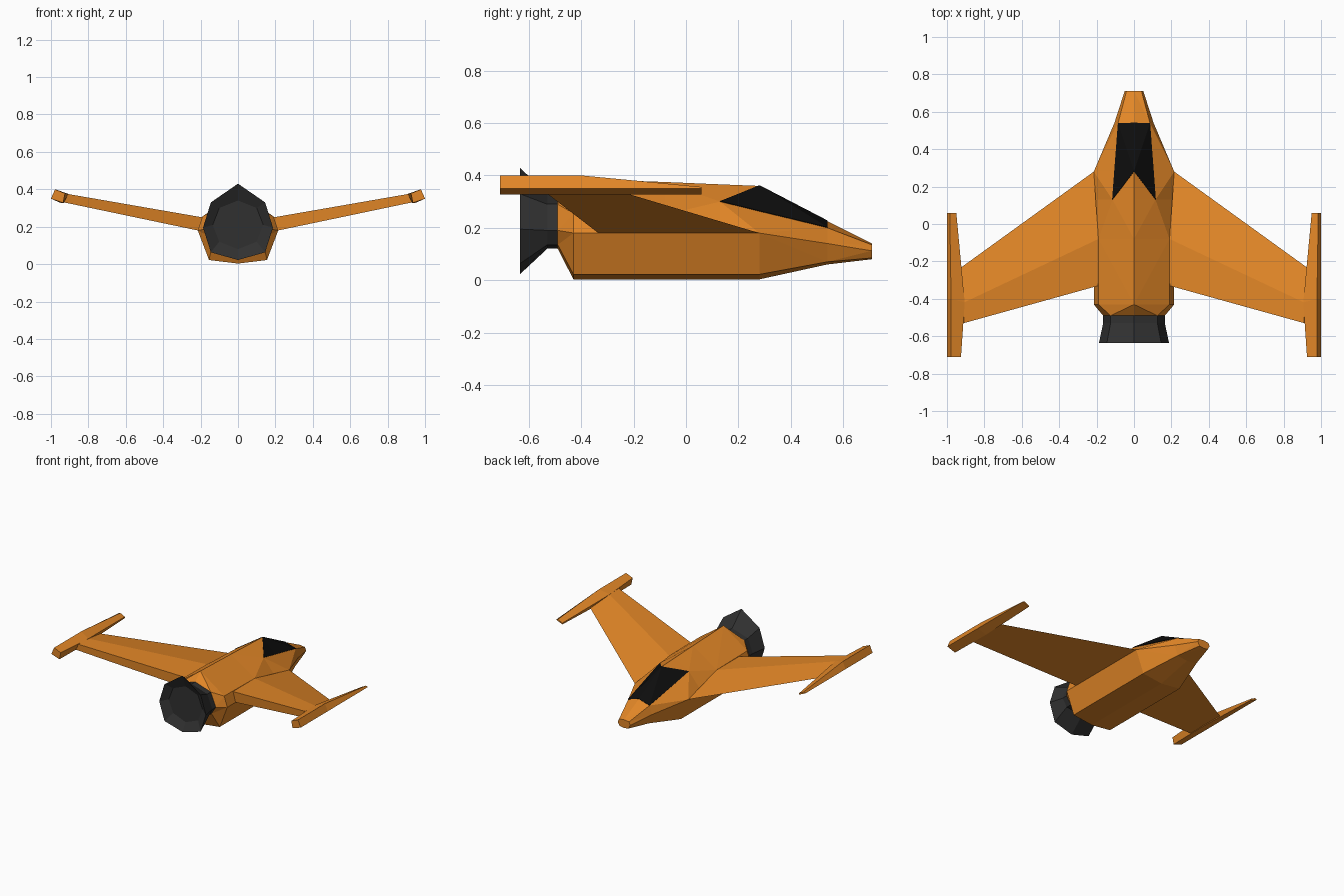
import bpy, bmesh
from mathutils import Vector

if "Cube" in bpy.data.objects:
    bpy.data.objects.remove(bpy.data.objects["Cube"])


def material(name, rgb):
    m = bpy.data.materials.new(name)
    m.diffuse_color = (*rgb, 1)
    m.use_nodes = True
    m.node_tree.nodes["Principled BSDF"].inputs["Base Color"].default_value = m.diffuse_color
    return m


ORANGE = material("orange", (0.76, 0.24, 0.02))
DARK = material("dark_grey", (0.03, 0.03, 0.03))
BLACK = material("black", (0.004, 0.004, 0.004))


def add_mesh(name, bm, mat, mirror=False):
    bmesh.ops.recalc_face_normals(bm, faces=bm.faces)
    me = bpy.data.meshes.new(name)
    bm.to_mesh(me)
    bm.free()
    me.materials.append(mat)
    ob = bpy.data.objects.new(name, me)
    bpy.context.collection.objects.link(ob)
    if mirror:
        ob.modifiers.new("mirror", 'MIRROR')
    return ob


def loft(name, rings, mat, mirror=False, axis_z=None):
    """Skin closed rings of points; axis_z picks the outer diagonal of bent quads."""
    bm = bmesh.new()
    vs = [[bm.verts.new(p) for p in r] for r in rings]
    n = len(vs[0])

    def bulge(u, v):
        m = (u.co + v.co) / 2
        return Vector((m.x, m.z - axis_z)).length

    for r, s in zip(vs, vs[1:]):
        for i in range(n):
            a, b, c, d = r[i], r[(i + 1) % n], s[(i + 1) % n], s[i]
            if axis_z is None:
                bm.faces.new((a, b, c, d))
            elif bulge(a, c) > bulge(b, d):
                bm.faces.new((a, b, c))
                bm.faces.new((a, c, d))
            else:
                bm.faces.new((a, b, d))
                bm.faces.new((b, c, d))
    bm.faces.new(vs[0])
    bm.faces.new(vs[-1])
    return add_mesh(name, bm, mat, mirror)


def section(y, half):
    """Eight-sided section from its right half, top centre to bottom centre."""
    pts = half + [(-x, z) for x, z in half[-2:0:-1]]
    return [(x, y, z) for x, z in pts]


# Fuselage: faceted hull from tail taper to nose
throat = [(0, .33), (.125, .29), (.165, .19), (.13, .135), (0, .12)]
belly = [(.215, .18), (.155, .022), (0, .003)]
loft("fuselage", [
    section(-.49, throat),
    section(-.43, [(0, .387), (.19, .255)] + belly),
    section(-.08, [(0, .375), (.19, .25)] + belly),
    section(.13, [(0, .366), (.115, .30)] + belly),
    section(.28, [(0, .36), (.104, .263)] + belly),
    section(.54, [(0, .225), (.085, .20), (.105, .14), (.08, .07), (0, .06)]),
    section(.71, [(0, .14), (.04, .135), (.05, .112), (.035, .085), (0, .08)]),
], ORANGE, axis_z=.15)

# Canopy: thin dark glazing with a notched rear edge
bm = bmesh.new()
peak, rear, side, front, mid = [bm.verts.new(p) for p in (
    (0, .28, .36), (.115, .13, .30), (.104, .28, .263), (.085, .54, .20), (0, .54, .225))]
for f in ((peak, rear, side), (peak, side, front), (peak, front, mid)):
    bm.faces.new(f)
canopy = add_mesh("canopy", bm, BLACK, mirror=True)
thick = canopy.modifiers.new("thickness", 'SOLIDIFY')
thick.thickness, thick.offset = .006, 0

# Wings: wedge leading edge, blunt trailing edge, raised tips
loft("wings", [
    [(.215, .28, .18), (.19, -.08, .25), (.19, -.33, .25), (.215, -.335, .18)],
    [(.935, -.24, .335), (.91, -.42, .375), (.91, -.53, .375), (.93, -.53, .33)],
], ORANGE, mirror=True)

# Wing tip rails: tilted bars tapering forward
loft("wing_tip_rails", [
    [(.925, -.71, .378), (.978, -.71, .40), (1, -.71, .35), (.935, -.71, .328)],
    [(.905, -.42, .375), (.978, -.40, .40), (1, -.40, .35), (.93, -.40, .328)],
    [(.95, .06, .338), (.985, .06, .356), (1, .06, .35), (.95, .06, .328)],
], ORANGE, mirror=True)

# Engine nozzle: collar, flared bell and recessed exhaust face
inner = [(0, .34), (.10, .30), (.135, .21), (.10, .12), (0, .08)]
loft("engine_nozzle", [
    section(-.485, throat),
    section(-.53, throat),
    section(-.635, [(0, .43), (.145, .33), (.187, .195), (.145, .063), (0, .022)]),
    section(-.60, inner),
], DARK)
